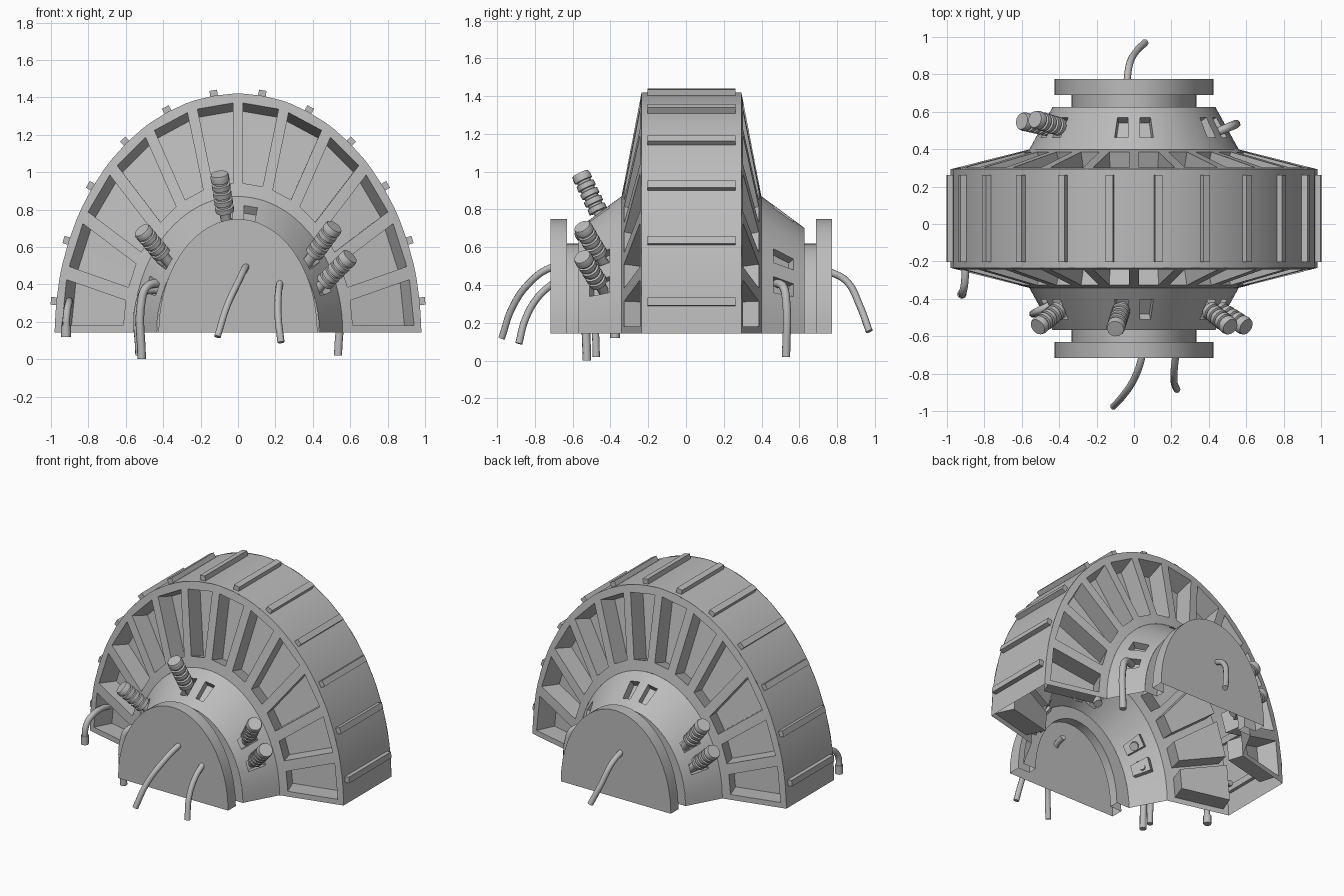
import bpy, bmesh
from math import sin, cos, pi, radians
from mathutils import Vector

cube = bpy.data.objects.get("Cube")
if cube:
    bpy.data.objects.remove(cube)

grey = bpy.data.materials.new("plain grey")
grey.use_nodes = True
GREY = (0.5, 0.5, 0.5, 1)
grey.diffuse_color = GREY
grey.node_tree.nodes["Principled BSDF"].inputs["Base Color"].default_value = GREY

AXIS = Vector((0, 0.029, 0.143))   # centre of the housing, at its open base
SECTORS = 12
STEP = pi / SECTORS


def finish(bm, name, angle=30):
    bmesh.ops.remove_doubles(bm, verts=bm.verts, dist=0.0005)
    bmesh.ops.recalc_face_normals(bm, faces=bm.faces)
    mesh = bpy.data.meshes.new(name)
    bm.to_mesh(mesh)
    bm.free()
    mesh.materials.append(grey)
    mesh.shade_smooth()
    mesh.set_sharp_from_angle(angle=radians(angle))
    obj = bpy.data.objects.new(name, mesh)
    bpy.context.collection.objects.link(obj)
    return obj


def on_arch(ring, angle):
    """Point on a half ellipse; ring = (offset along y, half width, height)."""
    y, a, b = ring
    return AXIS + Vector((a * cos(angle), y, b * sin(angle)))


def add_quad(bm, points):
    return bm.faces.new([bm.verts.new(p) for p in points])


def arch_shell(name, rings, n):
    """Sweep a profile of rings over the half turn."""
    bm = bmesh.new()
    for r0, r1 in zip(rings, rings[1:]):
        for i in range(n):
            a0, a1 = i * pi / n, (i + 1) * pi / n
            add_quad(bm, [on_arch(r0, a0), on_arch(r0, a1), on_arch(r1, a1), on_arch(r1, a0)])
    return finish(bm, name)


def pocket_shell(name, inner, outer, span, spoke, depth, lean, chosen):
    """Conical band whose chosen sectors carry a sunk, straight-edged pocket."""
    bm = bmesh.new()
    inner, outer = Vector(inner), Vector(outer)
    rows = [inner.lerp(outer, t) for t in (0, span[0], span[1], 1)]
    margins = [spoke / rows[k][1] for k in (1, 1, 2, 2)]
    pockets = []
    for s in range(SECTORS):
        grid = []
        for r, (ring, m) in enumerate(zip(rows, margins)):
            cols = (0, m, STEP / 2, STEP - m, STEP)
            grid.append([on_arch(ring, s * STEP + c) for c in cols])
            if r in (1, 2):
                grid[r][2] = (grid[r][1] + grid[r][3]) / 2
        for r in range(3):
            for c in range(4):
                f = add_quad(bm, [grid[r][c], grid[r][c + 1], grid[r + 1][c + 1], grid[r + 1][c]])
                if s in chosen and r == 1 and c in (1, 2):
                    pockets.append((s, f.calc_center_median()))
    bmesh.ops.remove_doubles(bm, verts=bm.verts, dist=0.0005)
    bm.normal_update()
    for s in chosen:
        centres = [p for k, p in pockets if k == s]
        faces = [f for f in bm.faces
                 if any((f.calc_center_median() - p).length < 0.001 for p in centres)]
        normal = sum((f.normal for f in faces), Vector()).normalized()
        outward = faces[0].calc_center_median() - AXIS
        if normal.dot(outward) < 0:
            normal.negate()
        radial = Vector((outward.x, 0, outward.z)).normalized()
        new = bmesh.ops.extrude_face_region(bm, geom=faces)["geom"]
        verts = [v for v in new if isinstance(v, bmesh.types.BMVert)]
        bmesh.ops.translate(bm, verts=verts, vec=-(normal + radial * lean) * depth)
        bmesh.ops.delete(bm, geom=[f for f in faces if f.is_valid], context="FACES")
    return finish(bm, name, 25)


def tube(name, points, radius):
    """Round cable through the given points."""
    curve = bpy.data.curves.new(name, "CURVE")
    curve.dimensions = "3D"
    curve.bevel_depth = radius
    curve.bevel_resolution = 2
    curve.resolution_u = 6
    curve.use_fill_caps = True
    spline = curve.splines.new("BEZIER")
    spline.bezier_points.add(len(points) - 1)
    for bp, p in zip(spline.bezier_points, points):
        bp.co = p
        bp.handle_left_type = bp.handle_right_type = "AUTO"
    curve.materials.append(grey)
    obj = bpy.data.objects.new(name, curve)
    bpy.context.collection.objects.link(obj)


def insulator(name, base, tip):
    """Ribbed post: a thin stem, then stacked discs."""
    base, tip = Vector(base), Vector(tip)
    axis = tip - base
    length = axis.length
    turn = axis.to_track_quat("Z", "Y")
    profile = [(0, -0.07), (0.028, -0.07), (0.028, 0.12 * length)]
    ribs = 5
    pitch = 0.88 * length / ribs
    for i in range(ribs):
        z = 0.12 * length + i * pitch
        profile += [(0.05, z + pitch * k) for k in (0.08, 0.68)]
        profile += [(0.039, z + pitch * k) for k in (0.76, 1)]
    profile[-2:] = [(0.045, length), (0, length)]
    bm = bmesh.new()
    n = 14
    for (r0, z0), (r1, z1) in zip(profile, profile[1:]):
        for i in range(n):
            a, b = 2 * pi * i / n, 2 * pi * (i + 1) / n
            pts = [Vector((r * cos(t), r * sin(t), z))
                   for r, z, t in ((r0, z0, a), (r0, z0, b), (r1, z1, b), (r1, z1, a))]
            add_quad(bm, [base + turn @ p for p in pts])
    finish(bm, name)


# Outer rim, coarser than the walls
arch_shell("rim", [(-0.264, 0.98, 1.277), (0.264, 0.98, 1.277)], 18)

# Spoked side walls, hub cones and end caps, the same on both ends
for side, end in ((-1, "front"), (1, "back")):
    pocket_shell(end + "_spoked_wall", (side * 0.37, 0.56, 0.727), (side * 0.264, 0.98, 1.277),
                 (0.13, 0.91), 0.028, 0.13, 0.15, range(SECTORS))
    pocket_shell(end + "_hub_cone", (side * 0.597, 0.435, 0.56), (side * 0.37, 0.56, 0.727),
                 (0.25, 0.72), 0.033, 0.05, 0, (1, 2, 5, 6, 9, 10))
    arch_shell(end + "_end_cap", [(side * y, a, b) for y, a, b in (
        (0.597, 0.435, 0.56), (0.597, 0.335, 0.477), (0.66, 0.335, 0.477),
        (0.66, 0.425, 0.607), (0.745, 0.425, 0.607), (0.745, 0, 0))], SECTORS * 2)

# Raised bars across the rim
for i in range(SECTORS):
    angle = (i + 0.5) * STEP
    out = Vector((cos(angle) / 0.98, 0, sin(angle) / 1.277)).normalized()
    along = Vector((-out.z, 0, out.x))
    bm = bmesh.new()
    bmesh.ops.create_cube(bm, size=1)
    centre = on_arch((0, 0.98, 1.277), angle)
    for v in bm.verts:
        v.co = centre + along * v.co.x * 0.041 + out * v.co.z * 0.058 + Vector((0, v.co.y * 0.465, 0))
    finish(bm, "rim_bar_%d" % (i + 1))

# Ribbed insulators
insulator("front_top_insulator", (-0.065, -0.45, 0.76), (-0.1, -0.56, 0.99))
insulator("front_right_insulator", (-0.39, -0.45, 0.54), (-0.515, -0.55, 0.69))
insulator("front_left_upper_insulator", (0.39, -0.45, 0.54), (0.515, -0.55, 0.71))
insulator("front_left_lower_insulator", (0.44, -0.45, 0.39), (0.6, -0.55, 0.55))
insulator("back_right_upper_insulator", (-0.38, 0.515, 0.53), (-0.53, 0.56, 0.71))
insulator("back_right_lower_insulator", (-0.44, 0.515, 0.39), (-0.6, 0.55, 0.54))

# Loose cables from the end caps
tube("front_long_cable", [(0.055, -0.63, 0.505), (0.04, -0.72, 0.49), (0, -0.83, 0.41),
                          (-0.06, -0.92, 0.28), (-0.11, -0.975, 0.12)], 0.019)
tube("front_short_cable", [(0.225, -0.69, 0.42), (0.215, -0.78, 0.34),
                           (0.215, -0.85, 0.22), (0.23, -0.885, 0.09)], 0.019)
tube("back_cable", [(-0.04, 0.74, 0.48), (-0.025, 0.85, 0.42), (0.01, 0.92, 0.29), (0.06, 0.97, 0.155)], 0.019)

# Bent pipes from the hub pockets and a spoked wall
tube("front_outer_pipe", [(-0.42, -0.45, 0.41), (-0.49, -0.51, 0.385), (-0.515, -0.525, 0.32), (-0.515, -0.525, 0)], 0.023)
tube("front_inner_pipe", [(-0.42, -0.42, 0.37), (-0.5, -0.46, 0.36), (-0.53, -0.475, 0.3), (-0.53, -0.475, 0.02)], 0.02)
tube("back_pipe", [(0.42, 0.48, 0.41), (0.5, 0.515, 0.39), (0.535, 0.53, 0.32), (0.535, 0.53, 0.02)], 0.023)
tube("side_pipe", [(-0.9, -0.12, 0.3), (-0.905, -0.31, 0.3), (-0.915, -0.365, 0.25), (-0.92, -0.375, 0.13)], 0.02)
tube("side_pipe_collar", [(-0.92, -0.375, 0.18), (-0.92, -0.375, 0.12)], 0.026)
